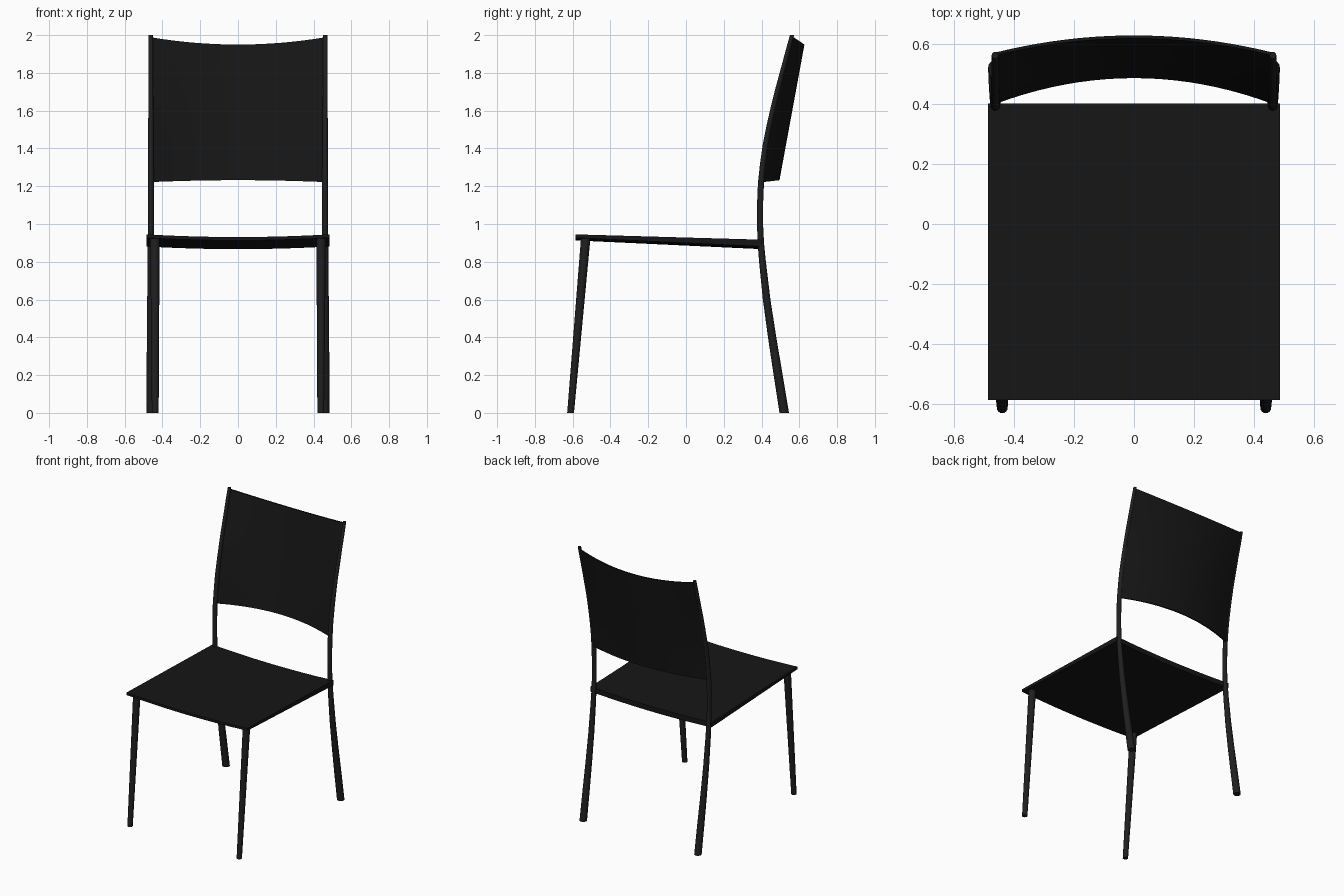
import bpy, bmesh, math

if "Cube" in bpy.data.objects:
    bpy.data.objects.remove(bpy.data.objects["Cube"])


def material(name, v):
    m = bpy.data.materials.new(name)
    m.diffuse_color = (v, v, v, 1)
    m.use_nodes = True
    m.node_tree.nodes["Principled BSDF"].inputs["Base Color"].default_value = m.diffuse_color
    return m


PANEL = material("black_panel", 0.008)
TUBE = material("black_tube", 0.014)


def finish(name, bm, mat):
    bmesh.ops.recalc_face_normals(bm, faces=bm.faces)
    me = bpy.data.meshes.new(name)
    bm.to_mesh(me)
    bm.free()
    me.materials.append(mat)
    ob = bpy.data.objects.new(name, me)
    bpy.context.collection.objects.link(ob)
    bpy.ops.object.select_all(action='DESELECT')
    ob.select_set(True)
    bpy.context.view_layer.objects.active = ob
    bpy.ops.object.shade_smooth_by_angle(angle=math.radians(35))
    return ob


def tube(name, stations, side, n=16):
    """Tapered tube through (x, y, z, radius) stations with level rings."""
    bm = bmesh.new()
    rings = []
    for x, y, z, r in stations:
        rings.append([bm.verts.new((side * x + r * math.cos(2 * math.pi * i / n),
                                    y + r * math.sin(2 * math.pi * i / n), z))
                      for i in range(n)])
    for a, b in zip(rings, rings[1:]):
        for i in range(n):
            j = (i + 1) % n
            bm.faces.new((a[i], a[j], b[j], b[i]))
    bm.faces.new(rings[0])
    bm.faces.new(rings[-1])
    return finish(name, bm, TUBE)


def slab(name, front, back, nu, nv):
    """Closed curved panel between two surfaces given as functions of u, v in 0..1."""
    bm = bmesh.new()
    grids = [[[bm.verts.new(f(u / nu, v / nv)) for v in range(nv + 1)]
              for u in range(nu + 1)] for f in (front, back)]
    for g in grids:
        for u in range(nu):
            for v in range(nv):
                bm.faces.new((g[u][v], g[u + 1][v], g[u + 1][v + 1], g[u][v + 1]))
    bmesh.ops.holes_fill(bm, edges=[], sides=0)
    rim = ([(u, 0) for u in range(nu)] + [(nu, v) for v in range(nv)] +
           [(u, nv) for u in range(nu, 0, -1)] + [(0, v) for v in range(nv, 0, -1)])
    a, b = grids
    for (u, v), (s, t) in zip(rim, rim[1:] + rim[:1]):
        bm.faces.new((a[u][v], a[s][t], b[s][t], b[u][v]))
    return finish(name, bm, PANEL)


# side profile of the rear post: y, z, radius
POST = [(.520, 0, .025), (.488, .2, .024), (.456, .4, .022), (.427, .6, .020),
        (.405, .8, .018), (.396, .9, .017), (.392, 1.0, .016), (.392, 1.1, .016),
        (.397, 1.22, .016), (.407, 1.32, .015), (.421, 1.42, .015), (.440, 1.52, .014),
        (.462, 1.62, .013), (.487, 1.72, .013), (.513, 1.82, .012), (.540, 1.92, .012),
        (.561, 2.0, .011)]


def post_y(z):
    for (y0, z0, _), (y1, z1, _) in zip(POST, POST[1:]):
        if z <= z1:
            return y0 + (y1 - y0) * (z - z0) / (z1 - z0)
    return POST[-1][0]


# seat: slopes to the back and sags slightly across its width
def seat_surface(bottom):
    def f(u, v):
        s = 2 * u - 1
        z = .945 - .028 * v - .014 * (1 - s * s)
        if bottom:
            z -= .018 + .018 * v
        return (.485 * s, -.585 + .985 * v, z)
    return f


slab("seat", seat_surface(False), seat_surface(True), 16, 1)


# backrest: edges follow the posts, middle bows backwards in a straight line
def rest_surface(offset):
    def f(u, v):
        s = 2 * u - 1
        bow = 1 - s * s
        bottom, top = 1.222 + .010 * bow, 1.988 - .038 * bow
        edge = post_y(1.222 + .766 * v) + .008
        middle = .490 + .132 * v
        return (.458 * s, edge + (middle - edge) * bow + offset,
                bottom + (top - bottom) * v)
    return f


slab("backrest", rest_surface(-.005), rest_surface(.005), 20, 12)

# legs, mirrored left and right
for side, label in ((-1, "left"), (1, "right")):
    tube("rear_post_" + label,
         [(.460 + .002 * z / 2, y, z, r) for y, z, r in POST], side)
    tube("front_leg_" + label,
         [(.438, -.611, 0, .018), (.440, -.531, .925, .025)], side)
